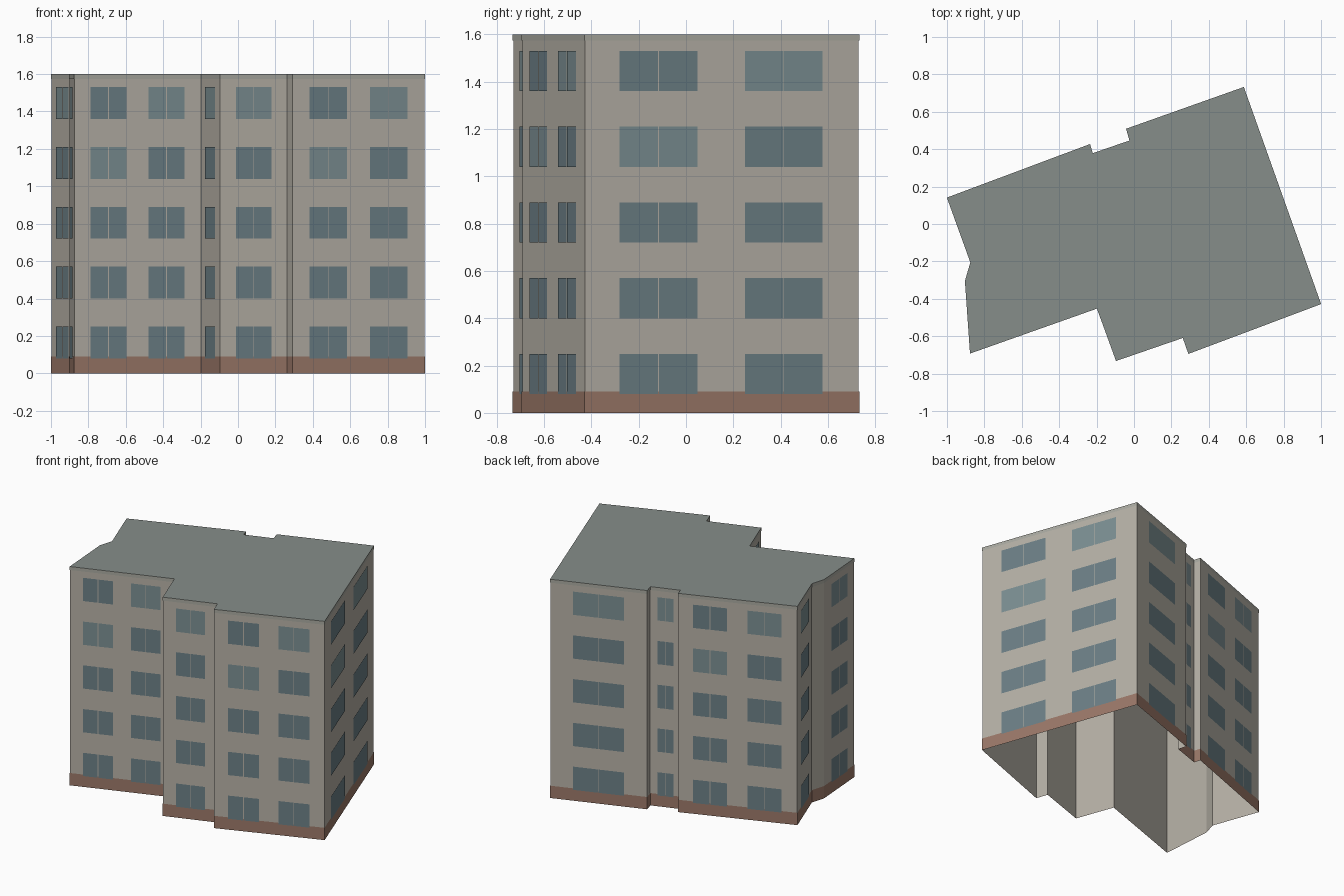
import bpy, bmesh
from mathutils import Vector

if "Cube" in bpy.data.objects:
    bpy.data.objects.remove(bpy.data.objects["Cube"])

H, PLINTH, RIM, OFF = 1.6, 0.09, 0.025, 0.002
FLOORS, STEP, SILL, WIN_H, GAP = 5, 0.32, 0.08, 0.17, 0.004

# footprint, counter-clockwise; third value = windows on the wall that starts here
PLAN = [(-0.875, -0.69, 2), (-0.197, -0.45, 1), (-0.095, -0.73, 1), (0.262, -0.607, 0),
        (0.292, -0.692, 2), (0.998, -0.427, 2), (0.586, 0.73, 1), (-0.04, 0.508, 0),
        (-0.022, 0.445, 1), (-0.222, 0.376, 0), (-0.236, 0.425, 2), (-0.998, 0.14, 1),
        (-0.873, -0.205, 0), (-0.902, -0.305, 1)]
SPANS = {0: [], 1: [(0.235, 0.765)], 2: [(0.125, 0.41), (0.583, 0.867)]}


def material(name, rgb):
    m = bpy.data.materials.new(name)
    m.diffuse_color = (*rgb, 1)
    m.use_nodes = True
    m.node_tree.nodes["Principled BSDF"].inputs["Base Color"].default_value = m.diffuse_color
    return m


def build(name, quads, mat):
    bm = bmesh.new()
    for pts in quads:
        bm.faces.new([bm.verts.new(p) for p in pts])
    bmesh.ops.remove_doubles(bm, verts=bm.verts, dist=1e-5)
    me = bpy.data.meshes.new(name)
    bm.to_mesh(me)
    bm.free()
    me.materials.append(mat)
    ob = bpy.data.objects.new(name, me)
    bpy.context.collection.objects.link(ob)
    return ob


def edges(loop):
    return list(zip(loop, loop[1:] + loop[:1]))


def normal(a, b):
    d = (b - a).normalized()
    return Vector((d.y, -d.x))


def panel(a, b, z0, z1):
    return [(a.x, a.y, z0), (b.x, b.y, z0), (b.x, b.y, z1), (a.x, a.y, z1)]


def offset(loop, d):
    out = []
    for i, p in enumerate(loop):
        n1 = normal(loop[i - 1], p)
        n2 = normal(p, loop[(i + 1) % len(loop)])
        out.append(p + (n1 + n2) * d / (1 + n1.dot(n2)))
    return out


wall_mat = material("wall", (0.47, 0.44, 0.385))
plinth_mat = material("plinth", (0.33, 0.19, 0.14))
roof_mat = material("roof", (0.24, 0.27, 0.255))
rim_mat = material("rim", (0.40, 0.40, 0.355))
dark_mat = material("glass_dark", (0.15, 0.215, 0.24))
light_mat = material("glass_light", (0.20, 0.275, 0.29))

base = [Vector(p[:2]) for p in PLAN]
skin = offset(base, OFF)

# shell, open at the bottom
build("walls", [panel(a, b, 0, H) for a, b in edges(base)], wall_mat)
build("plinth", [panel(a, b, 0, PLINTH) for a, b in edges(skin)], plinth_mat)
build("roof_rim", [panel(a, b, H - RIM, H) for a, b in edges(skin)], rim_mat)
build("flat_roof", [[(p.x, p.y, H) for p in skin]], roof_mat)

# windows: two panes each, with a thin gap in the middle
dark, light = [], []
for (a, b), (_, _, count) in zip(edges(base), PLAN):
    shift = normal(a, b) * OFF * 2
    half_gap = (b - a).normalized() * GAP / 2
    for col, (t0, t1) in enumerate(SPANS[count]):
        p, q = a.lerp(b, t0) + shift, a.lerp(b, t1) + shift
        mid = (p + q) / 2
        for f in range(FLOORS):
            z = SILL + f * STEP
            lit = (f == 4 and col == count - 1) or (f == 3 and col == 0 and count == 2)
            target = light if lit else dark
            target.append(panel(p, mid - half_gap, z, z + WIN_H))
            target.append(panel(mid + half_gap, q, z, z + WIN_H))
build("windows_dark", dark, dark_mat)
build("windows_light", light, light_mat)
